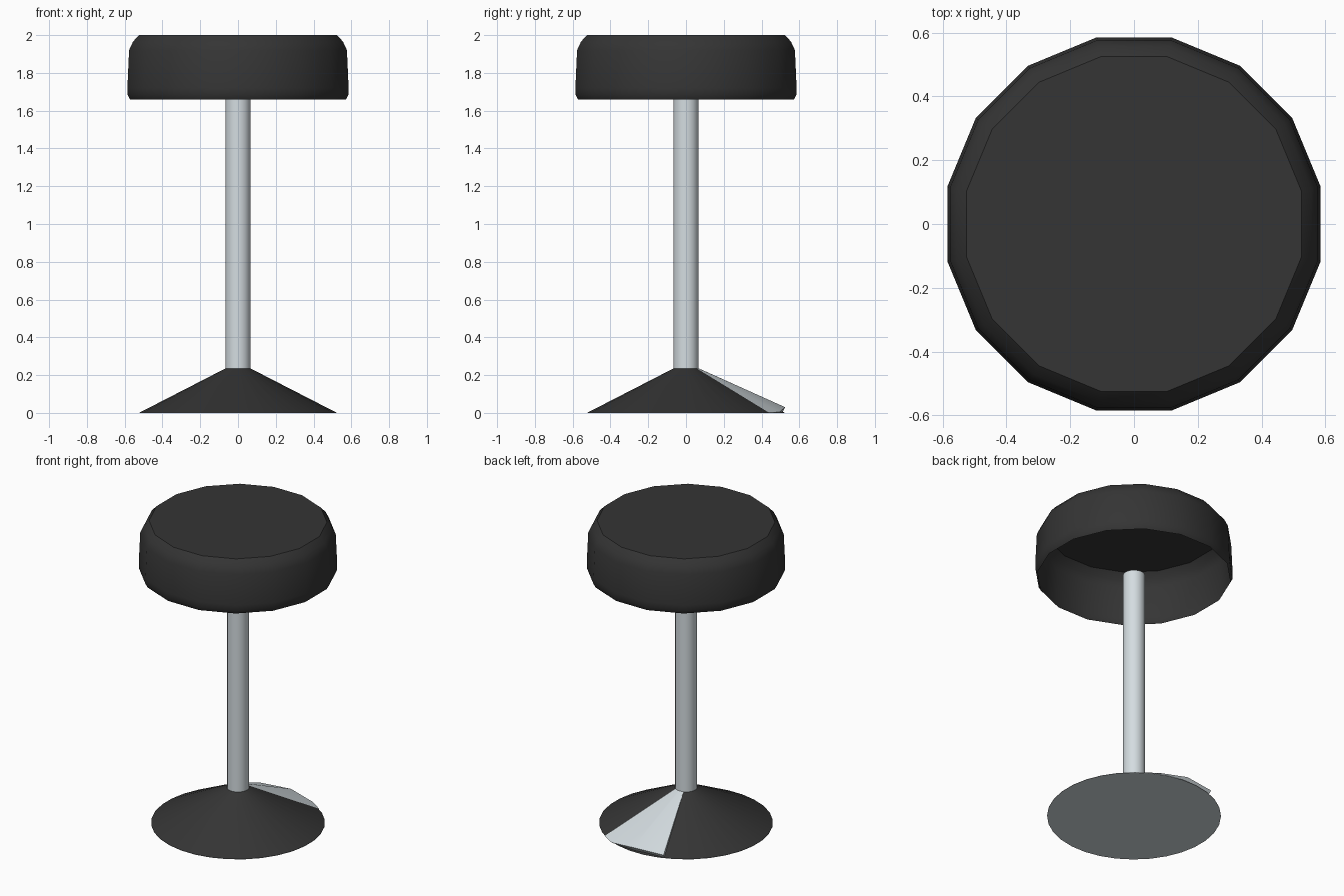
import bpy, bmesh, math

if "Cube" in bpy.data.objects:
    bpy.data.objects.remove(bpy.data.objects["Cube"])

def material(name, rgb):
    m = bpy.data.materials.new(name)
    m.diffuse_color = (*rgb, 1)
    m.use_nodes = True
    m.node_tree.nodes["Principled BSDF"].inputs["Base Color"].default_value = m.diffuse_color
    return m

black = material("black", (0.035, 0.035, 0.035))
chrome = material("chrome", (0.66, 0.72, 0.75))

def finish(name, bm, mat, flip_check=True):
    if flip_check:
        bmesh.ops.recalc_face_normals(bm, faces=bm.faces)
    me = bpy.data.meshes.new(name)
    bm.to_mesh(me)
    bm.free()
    me.materials.append(mat)
    ob = bpy.data.objects.new(name, me)
    bpy.context.collection.objects.link(ob)
    bpy.ops.object.select_all(action='DESELECT')
    ob.select_set(True)
    bpy.context.view_layer.objects.active = ob
    bpy.ops.object.shade_smooth_by_angle(angle=math.radians(35))
    return ob

def lathe(name, profile, sides, mat, cap_top=False, cap_bottom=False):
    """Revolve (radius, z) points listed from bottom to top."""
    bm = bmesh.new()
    rings = []
    for r, z in profile:
        angles = [(i + 0.5) * 2 * math.pi / sides for i in range(sides)]
        rings.append([bm.verts.new((r * math.cos(a), r * math.sin(a), z)) for a in angles])
    for lo, hi in zip(rings, rings[1:]):
        for i in range(sides):
            j = (i + 1) % sides
            bm.faces.new((lo[i], lo[j], hi[j], hi[i]))
    if cap_top:
        bm.faces.new(rings[-1])
    if cap_bottom:
        bm.faces.new(rings[0][::-1])
    return finish(name, bm, mat, False)

# Padded seat: a 16-sided shell, open underneath
lathe("seat", [(0.583, 1.66), (0.597, 1.685), (0.597, 1.72), (0.588, 1.92),
               (0.567, 1.965), (0.535, 2.0)], 16, black, cap_top=True)

# Pole, ending level with the seat rim
lathe("pole", [(0.067, 0.2), (0.067, 1.67)], 16, chrome)

# Conical foot and its bright underside
lathe("foot_cone", [(0.523, 0.002), (0.067, 0.235)], 32, black)
lathe("foot_underside", [(0.523, 0.0), (0.523, 0.002)], 32, chrome, cap_bottom=True)

# Bright raised panel at the back of the foot
bm = bmesh.new()
top = [bm.verts.new((0.067 * math.cos(math.radians(a)), 0.067 * math.sin(math.radians(a)), 0.236))
       for a in (56, 72, 90, 112)]
rim_points = [(0.29, 0.438, 0.002), (0.2, 0.495, 0.004), (0.02, 0.525, 0.03), (-0.185, 0.5, 0.025)]
rim = [bm.verts.new(p) for p in rim_points]
low = [bm.verts.new((x * 0.97, y * 0.97, 0.0)) for x, y, z in rim_points]
for i in range(3):
    bm.faces.new((top[i], rim[i], rim[i + 1], top[i + 1]))
    bm.faces.new((rim[i], low[i], low[i + 1], rim[i + 1]))
bm.faces.new((top[3], rim[3], low[3]))
finish("foot_panel", bm, chrome)
